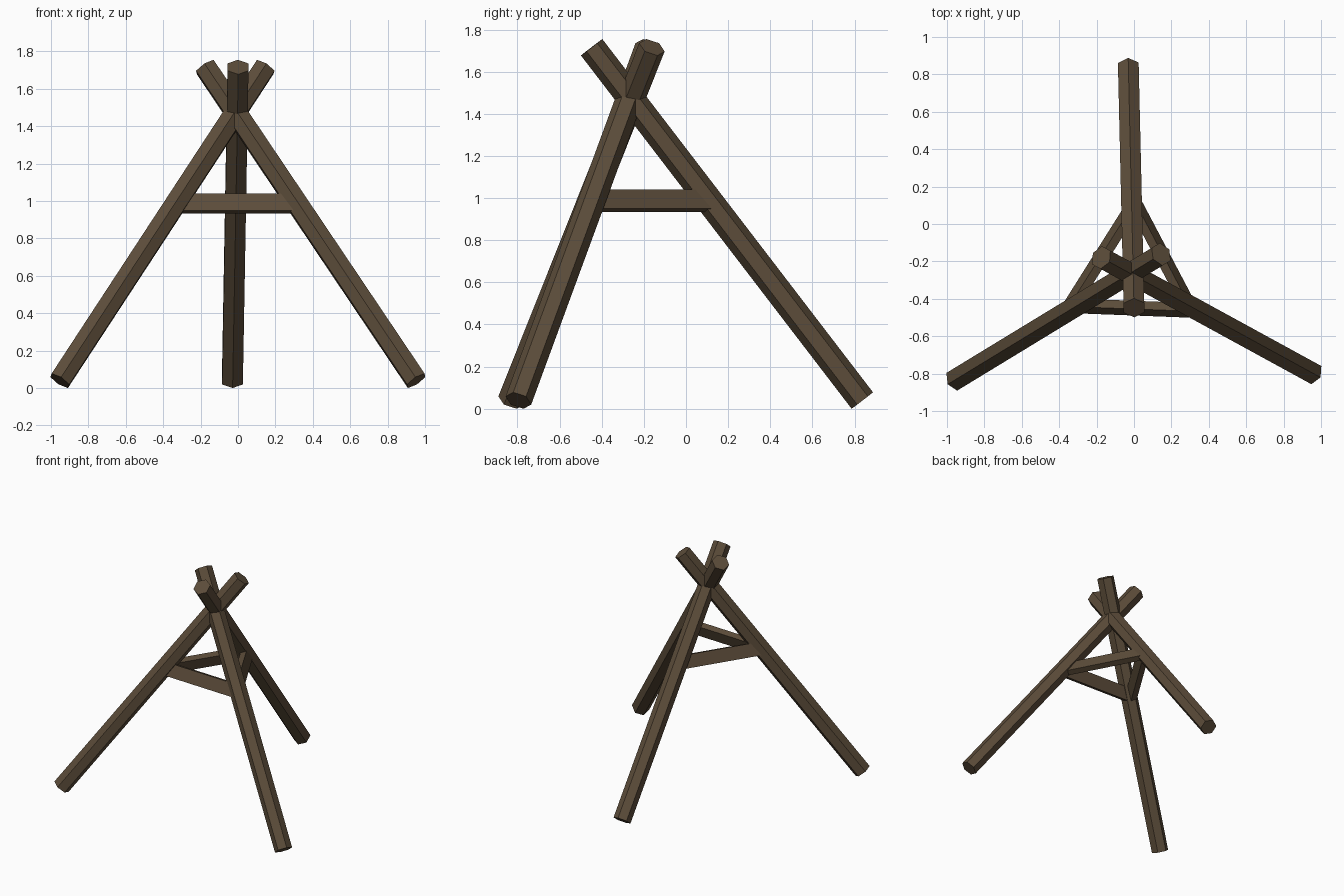
import bpy
import bmesh
from math import sin, cos, radians
from mathutils import Vector, Matrix

cube = bpy.data.objects.get("Cube")
if cube:
    bpy.data.objects.remove(cube, do_unlink=True)

# Single weathered wood colour
wood = bpy.data.materials.new("dark_brown_wood")
wood.use_nodes = True
wood_colour = (0.107, 0.073, 0.042, 1)
wood.diffuse_color = wood_colour
wood.node_tree.nodes["Principled BSDF"].inputs["Base Color"].default_value = wood_colour


def beam(name, profile, start, end, up_hint):
    """Straight flat-shaded beam with a 2D cross-section swept from start to end."""
    axis = (end - start).normalized()
    side = axis.cross(up_hint).normalized()
    up = side.cross(axis)
    bm = bmesh.new()
    rings = [[bm.verts.new(p + side * a + up * b) for a, b in profile]
             for p in (start, end)]
    for ring in rings:
        bm.faces.new(ring)
    count = len(profile)
    for i in range(count):
        j = (i + 1) % count
        bm.faces.new((rings[0][i], rings[0][j], rings[1][j], rings[1][i]))
    bmesh.ops.recalc_face_normals(bm, faces=bm.faces)
    mesh = bpy.data.meshes.new(name)
    bm.to_mesh(mesh)
    bm.free()
    mesh.materials.append(wood)
    obj = bpy.data.objects.new(name, mesh)
    bpy.context.collection.objects.link(obj)
    return obj


# Cross-sections: hexagonal pole and flat plank
hexagon = [(0.064 * cos(radians(90 + 60 * k)), 0.064 * sin(radians(90 + 60 * k)))
           for k in range(6)]
half_t, half_h = 0.0235, 0.0485
plank = [(-half_t, -half_h), (half_t, -half_h), (half_t, half_h), (-half_t, half_h)]

# Point where the three poles cross, seen from above
hub = Matrix.Translation((-0.01, -0.263, 0))

# Plank leans inward with the poles and is slightly skewed
lean = radians(21)
skew = Matrix.Rotation(radians(-2.2), 3, 'Z')
brace_centre = Vector((0.01, -0.187, 0.987))
brace_reach = skew @ Vector((0.305, 0, 0))
brace_up = skew @ Vector((0, sin(lean), cos(lean)))

# Three poles and three braces, repeated around the hub
for turn, leg_name, brace_name in ((0, "back_leg", "front_brace"),
                                   (120, "right_leg", "left_brace"),
                                   (240, "left_leg", "right_brace")):
    spin = Matrix.Rotation(radians(turn), 4, 'Z')
    place = hub @ spin
    beam(leg_name, hexagon,
         place @ Vector((-0.02, 1.1, 0.039)),
         place @ Vector((0.01, -0.185, 1.716)),
         Vector((0, 0, 1)))
    beam(brace_name, plank,
         place @ (brace_centre - brace_reach),
         place @ (brace_centre + brace_reach),
         spin.to_3x3() @ brace_up)
